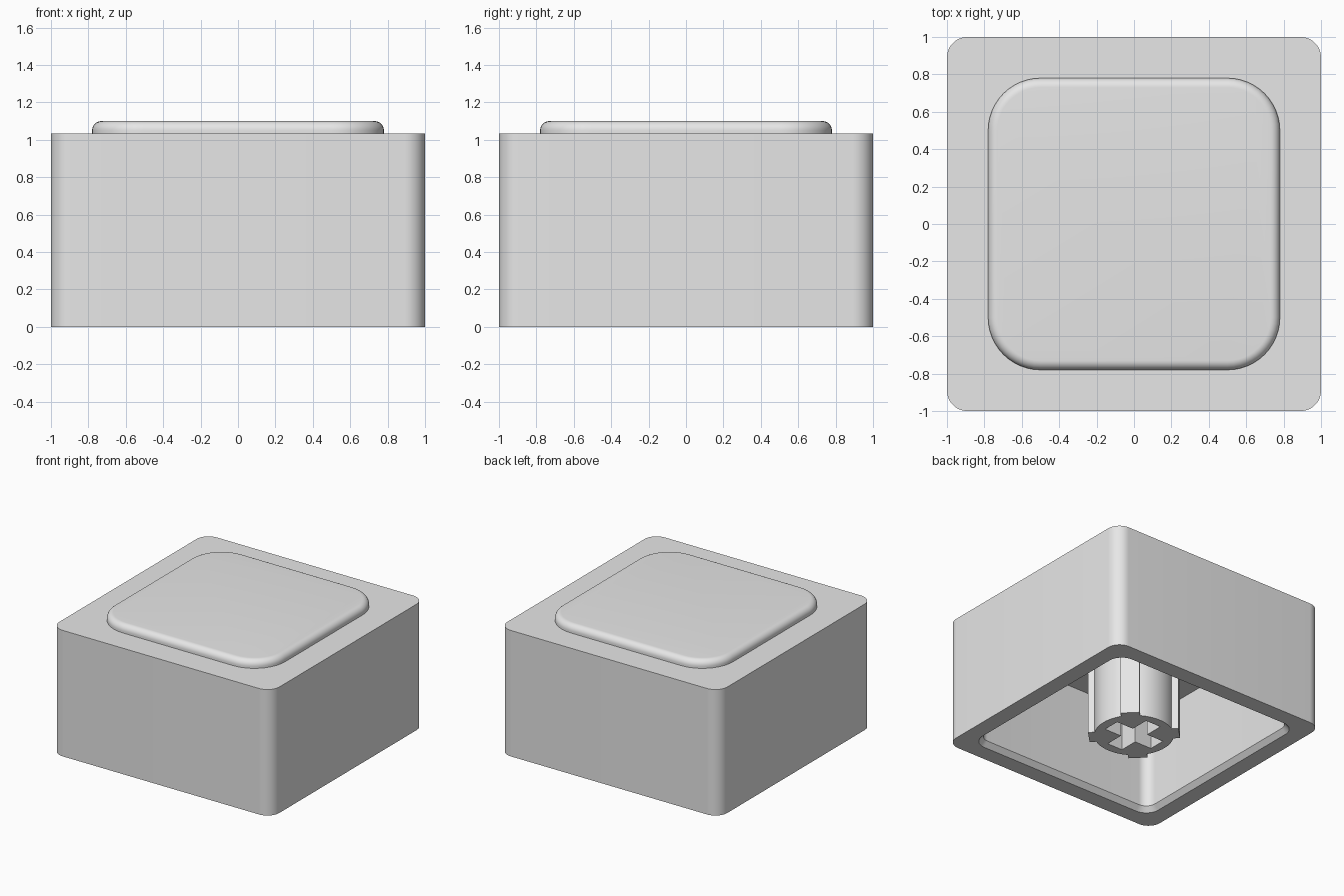
import bpy, bmesh
from math import sin, cos, pi
from mathutils import Matrix, Vector

cube = bpy.data.objects.get("Cube")
if cube:
    bpy.data.objects.remove(cube, do_unlink=True)

grey = bpy.data.materials.new("light grey plastic")
grey.use_nodes = True
grey.diffuse_color = (0.8, 0.8, 0.8, 1)
grey.node_tree.nodes["Principled BSDF"].inputs["Base Color"].default_value = (0.8, 0.8, 0.8, 1)


def finish(name, bm):
    """Turn a bmesh into a linked object with the plastic material."""
    bmesh.ops.recalc_face_normals(bm, faces=bm.faces)
    mesh = bpy.data.meshes.new(name)
    bm.to_mesh(mesh)
    bm.free()
    mesh.materials.append(grey)
    obj = bpy.data.objects.new(name, mesh)
    bpy.context.collection.objects.link(obj)
    return obj


def smooth(obj):
    bpy.ops.object.select_all(action='DESELECT')
    obj.select_set(True)
    bpy.context.view_layer.objects.active = obj
    bpy.ops.object.shade_smooth_by_angle(angle=pi / 6)


def rounded_square(half, radius, z, steps=12):
    """Points of a square outline with rounded corners."""
    points = []
    for corner in range(4):
        turn = Matrix.Rotation(corner * pi / 2, 3, 'Z')
        for i in range(steps + 1):
            a = i / steps * pi / 2
            c = half - radius
            points.append(turn @ Vector((c + radius * cos(a), c + radius * sin(a), z)))
    return points


def loft(name, sections):
    """Skin a stack of rounded squares and cap both ends."""
    bm = bmesh.new()
    loops = [[bm.verts.new(p) for p in rounded_square(*s)] for s in sections]
    for low, high in zip(loops, loops[1:]):
        for i in range(len(low)):
            j = (i + 1) % len(low)
            bm.faces.new((low[i], low[j], high[j], high[i]))
    bm.faces.new(loops[0])
    bm.faces.new(loops[-1])
    obj = finish(name, bm)
    smooth(obj)
    return obj


TOP, CEILING = 1.035, 0.82

# Hollow body: inner ceiling, inner wall, chamfered rim, outer wall, top
loft("key_shell", [
    (0.83, 0.085, CEILING), (0.83, 0.085, 0.04), (0.865, 0.12, 0),
    (1, 0.11, 0), (1, 0.11, TOP)])

# Raised pad with a rounded upper edge
fillet = 0.05
pad = [(0.78, 0.28, TOP - 0.01)]
for i in range(9):
    a = i / 8 * pi / 2
    inset = fillet * (1 - cos(a))
    pad.append((0.78 - inset, 0.28 - inset, 1.1 - fillet + fillet * sin(a)))
loft("top_pad", pad)

# Round stem
bm = bmesh.new()
height = CEILING + 0.02
bmesh.ops.create_cone(bm, cap_ends=True, segments=64, radius1=0.30, radius2=0.30,
                      depth=height, matrix=Matrix.Translation((0, 0, height / 2)))
stem = finish("stem", bm)

# Cross-shaped socket cut into the stem
arm, width, depth = 0.225, 0.07, 0.42
bm = bmesh.new()
outline = []
for k in range(4):
    turn = Matrix.Rotation(k * pi / 2, 3, 'Z')
    for x, y in ((arm, -width), (arm, width), (width, width)):
        outline.append(bm.verts.new(turn @ Vector((x, y, -0.1))))
base = bm.faces.new(outline)
raised = bmesh.ops.extrude_face_region(bm, geom=[base])["geom"]
bmesh.ops.translate(bm, vec=(0, 0, depth + 0.1),
                    verts=[v for v in raised if isinstance(v, bmesh.types.BMVert)])
cutter = finish("socket_cutter", bm)
cutter.hide_render = True

cut = stem.modifiers.new("socket", 'BOOLEAN')
cut.operation = 'DIFFERENCE'
cut.solver = 'EXACT'
cut.object = cutter
bpy.context.view_layer.objects.active = stem
bpy.ops.object.modifier_apply(modifier=cut.name)
bpy.data.objects.remove(cutter, do_unlink=True)
smooth(stem)

# Four ribs on the diagonals of the stem
bm = bmesh.new()
inner, outer = 0.288, 0.342
for k in range(4):
    place = (Matrix.Rotation(pi / 4 + k * pi / 2, 4, 'Z')
             @ Matrix.Translation(((inner + outer) / 2, 0, height / 2))
             @ Matrix.Diagonal((outer - inner, 0.145, height, 1)))
    bmesh.ops.create_cube(bm, size=1, matrix=place)
finish("stem_ribs", bm)
